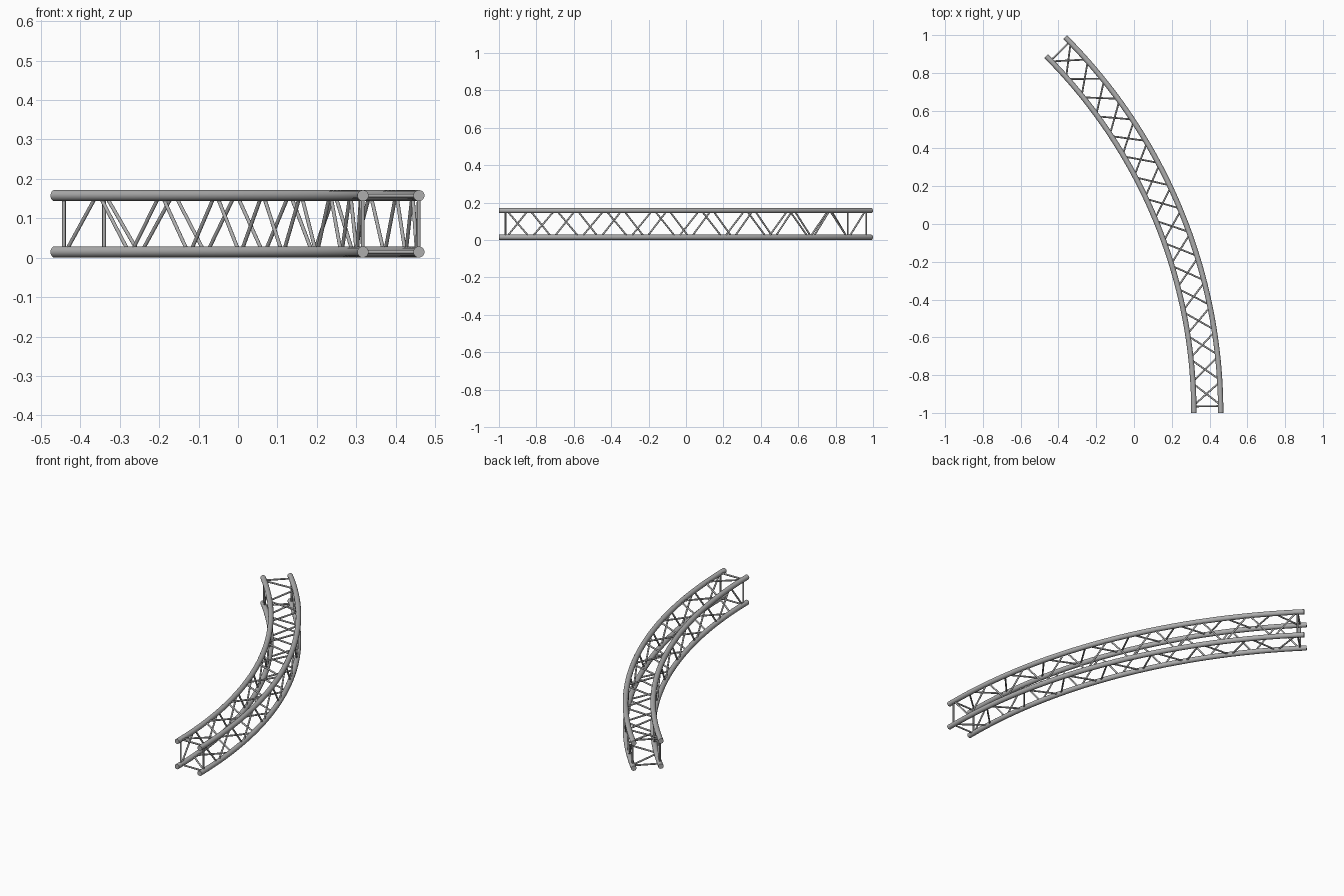
import bpy, bmesh, math
from mathutils import Vector, Matrix

cube = bpy.data.objects.get("Cube")
if cube:
    bpy.data.objects.remove(cube, do_unlink=True)

# Truss dimensions
R_IN, R_OUT = 2.672, 2.814
LOW, HIGH = 0.0145, 0.1575
CHORD_R, BRACE_R = 0.0141, 0.0047
SWEEP = math.radians(45)
CENTRE = Vector((0.459 - R_OUT, -1, 0))
END_GAP = 0.0128      # angle from chord end to the end frame
NODE_GAP = 0.0022     # angle between a node and the brace foot
BAYS = 16

metal = bpy.data.materials.new("grey_metal")
metal.use_nodes = True
metal.diffuse_color = (0.42, 0.42, 0.42, 1)
metal.node_tree.nodes["Principled BSDF"].inputs["Base Color"].default_value = (0.42, 0.42, 0.42, 1)


def on_arc(corner, angle):
    radius, z = corner
    return CENTRE + Vector((radius * math.cos(angle), radius * math.sin(angle), z))


def finish(name, bm):
    bmesh.ops.recalc_face_normals(bm, faces=bm.faces)
    mesh = bpy.data.meshes.new(name)
    bm.to_mesh(mesh)
    bm.free()
    mesh.materials.append(metal)
    obj = bpy.data.objects.new(name, mesh)
    bpy.context.collection.objects.link(obj)
    bpy.ops.object.select_all(action='DESELECT')
    obj.select_set(True)
    bpy.context.view_layer.objects.active = obj
    bpy.ops.object.shade_smooth_by_angle(angle=math.radians(40))


def chord(name, corner, sides=20, steps=48):
    """Round tube swept along the arc, with flat end caps."""
    bm = bmesh.new()
    rings = []
    for i in range(steps + 1):
        a = SWEEP * i / steps
        ring = []
        for k in range(sides):
            t = math.tau * k / sides
            ring.append(bm.verts.new(on_arc((corner[0] + CHORD_R * math.cos(t),
                                             corner[1] + CHORD_R * math.sin(t)), a)))
        rings.append(ring)
    for r0, r1 in zip(rings, rings[1:]):
        for k in range(sides):
            n = (k + 1) % sides
            bm.faces.new((r0[k], r0[n], r1[n], r1[k]))
    bm.faces.new(rings[0])
    bm.faces.new(rings[-1])
    finish(name, bm)


def rod(bm, a, b):
    """Thin straight brace between two points."""
    d = b - a
    matrix = Matrix.Translation((a + b) / 2) @ d.to_track_quat('Z', 'Y').to_matrix().to_4x4()
    bmesh.ops.create_cone(bm, cap_ends=True, segments=12, radius1=BRACE_R,
                          radius2=BRACE_R, depth=d.length, matrix=matrix)


def lacing(name, start, other):
    """Zigzag braces on one side of the truss, plus its two end bars."""
    bm = bmesh.new()
    first, last = END_GAP, SWEEP - END_GAP
    step = (last - first) / BAYS
    for a in (first, last):
        rod(bm, on_arc(start, a), on_arc(other, a))
    for i in range(BAYS):
        p, q = (start, other) if i % 2 == 0 else (other, start)
        a = first + i * step
        rod(bm, on_arc(p, a + NODE_GAP), on_arc(q, a + step - NODE_GAP))
    finish(name, bm)


# Corners run round the section, so each side's lacing starts where the last ends
corners = [("inner_bottom", (R_IN, LOW)), ("inner_top", (R_IN, HIGH)),
           ("outer_top", (R_OUT, HIGH)), ("outer_bottom", (R_OUT, LOW))]
sides = ["inner", "top", "outer", "bottom"]

for i, (label, corner) in enumerate(corners):
    chord(label + "_chord", corner)
    lacing(sides[i] + "_lacing", corner, corners[(i + 1) % 4][1])
